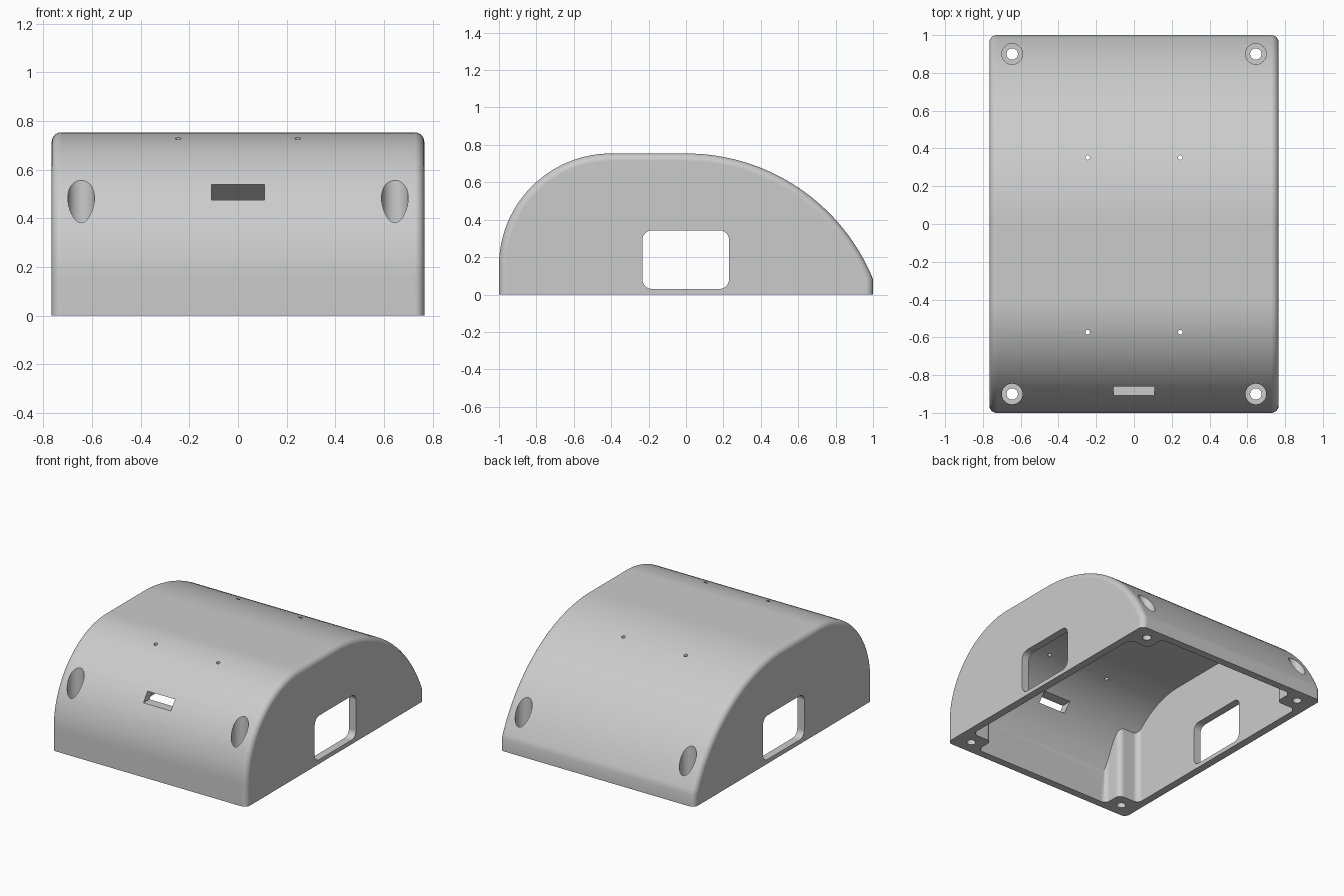
import bpy
import bmesh
from math import pi, sin, cos, asin, radians

if "Cube" in bpy.data.objects:
    bpy.data.objects.remove(bpy.data.objects["Cube"], do_unlink=True)

HALF_W, WALL, FILLET = 0.766, 0.055, 0.04


def arc(cx, cy, r, a0, a1, n):
    """Points on a circular arc, angles in radians."""
    return [(cx + r * cos(a0 + (a1 - a0) * i / n),
             cy + r * sin(a0 + (a1 - a0) * i / n)) for i in range(n + 1)]


def loft(name, loops):
    """Closed solid through equal-length loops of 3D points."""
    bm = bmesh.new()
    rings = [[bm.verts.new(p) for p in loop] for loop in loops]
    n = len(rings[0])
    for a, b in zip(rings, rings[1:]):
        for i in range(n):
            j = (i + 1) % n
            bm.faces.new((a[i], a[j], b[j], b[i]))
    bm.faces.new(rings[0])
    bm.faces.new(rings[-1])
    bmesh.ops.recalc_face_normals(bm, faces=bm.faces)
    mesh = bpy.data.meshes.new(name)
    bm.to_mesh(mesh)
    bm.free()
    obj = bpy.data.objects.new(name, mesh)
    bpy.context.collection.objects.link(obj)
    return obj


def along_x(pts, x):
    return [(x, y, z) for y, z in pts]


def along_z(pts, z):
    return [(x, y, z) for x, y in pts]


def cylinder(x, y, r, lo, hi, n=32):
    ring = arc(x, y, r, 0, 2 * pi, n)[:-1]
    return loft("hole_cutter", [along_z(ring, lo), along_z(ring, hi)])


def cut(target, cutter):
    """Subtract the cutter from the target and discard it."""
    mod = target.modifiers.new("cut", 'BOOLEAN')
    mod.operation, mod.solver, mod.object = 'DIFFERENCE', 'EXACT', cutter
    cutter.hide_render = True
    with bpy.context.temp_override(object=target, active_object=target):
        bpy.ops.object.modifier_apply(modifier=mod.name)
    bpy.data.objects.remove(cutter, do_unlink=True)


def side_profile(inset, bottom):
    """Domed side outline (y, z), offset inwards by inset."""
    back_r = 1.08 - inset
    end = pi / 2 - asin((1 - inset) / back_r)
    front = arc(-0.4, 0.154, 0.6 - inset, pi, pi / 2, 28)
    back = arc(0, -0.326, back_r, pi / 2, end, 32)
    return [(inset - 1, bottom)] + front + back + [(1 - inset, bottom)]


# Outer body with rounded side edges
steps = 8
half = []
for i in range(steps + 1):
    a = pi / 2 * i / steps
    half.append((HALF_W - FILLET + FILLET * cos(a), FILLET * (1 - sin(a))))
sections = [(-x, d) for x, d in half] + [(x, d) for x, d in reversed(half)]
case = loft("case_shell", [along_x(side_profile(d, 0), x) for x, d in sections])

# Hollow interior, leaving a filleted screw post in each corner
inner = side_profile(WALL, -0.1)
inner_x, inner_y = HALF_W - WALL, 1 - WALL
cavity = loft("cavity_cutter", [along_x(inner, -inner_x), along_x(inner, inner_x)])
post_x, post_y, f = 0.55, 0.805, 0.04
post = ([(0.9, 1.1), (post_x - f, 1.1)]
        + arc(post_x - f, inner_y - f, f, pi / 2, 0, 6)
        + arc(post_x + f, post_y + f, f, pi, 1.5 * pi, 6)
        + arc(inner_x - f, post_y - f, f, pi / 2, 0, 6)
        + [(0.9, post_y - f)])
corners = [(sx, sy) for sx in (-1, 1) for sy in (-1, 1)]
for sx, sy in corners:
    plan = [(sx * x, sy * y) for x, y in post]
    cut(cavity, loft("post_cutter", [along_z(plan, -0.3), along_z(plan, 1)]))
cut(case, cavity)

# Screw holes with deep counterbores
for sx, sy in corners:
    cut(case, cylinder(sx * 0.645, sy * 0.9, 0.03, -0.1, 0.2))
    cut(case, cylinder(sx * 0.645, sy * 0.9, 0.055, 0.08, 1))

# Small pin holes in the top
for x in (-0.245, 0.245):
    for y in (-0.573, 0.352):
        cut(case, cylinder(x, y, 0.012, 0.4, 1, 16))

# Rounded window through both sides
r = 0.05
window = []
for k, (y, z) in enumerate([(0.18, 0.293), (-0.183, 0.293), (-0.183, 0.08), (0.18, 0.08)]):
    window += arc(y, z, r, k * pi / 2, (k + 1) * pi / 2, 6)
cut(case, loft("window_cutter", [along_x(window, -1), along_x(window, 1)]))

# Slot through the front
slot = [(-1.1, 0.475), (-0.6, 0.475), (-0.6, 0.54), (-1.1, 0.54)]
cut(case, loft("slot_cutter", [along_x(slot, -0.108), along_x(slot, 0.108)]))

# Colour and shading
grey = bpy.data.materials.new("plain grey")
grey.use_nodes = True
colour = (0.6, 0.6, 0.6, 1)
grey.diffuse_color = colour
grey.node_tree.nodes["Principled BSDF"].inputs["Base Color"].default_value = colour
case.data.materials.clear()
case.data.materials.append(grey)
for face in case.data.polygons:
    face.material_index = 0

bpy.ops.object.select_all(action='DESELECT')
case.select_set(True)
bpy.context.view_layer.objects.active = case
bpy.ops.object.shade_smooth_by_angle(angle=radians(25))
weighted = case.modifiers.new("weighted_normals", 'WEIGHTED_NORMAL')
weighted.keep_sharp = True
